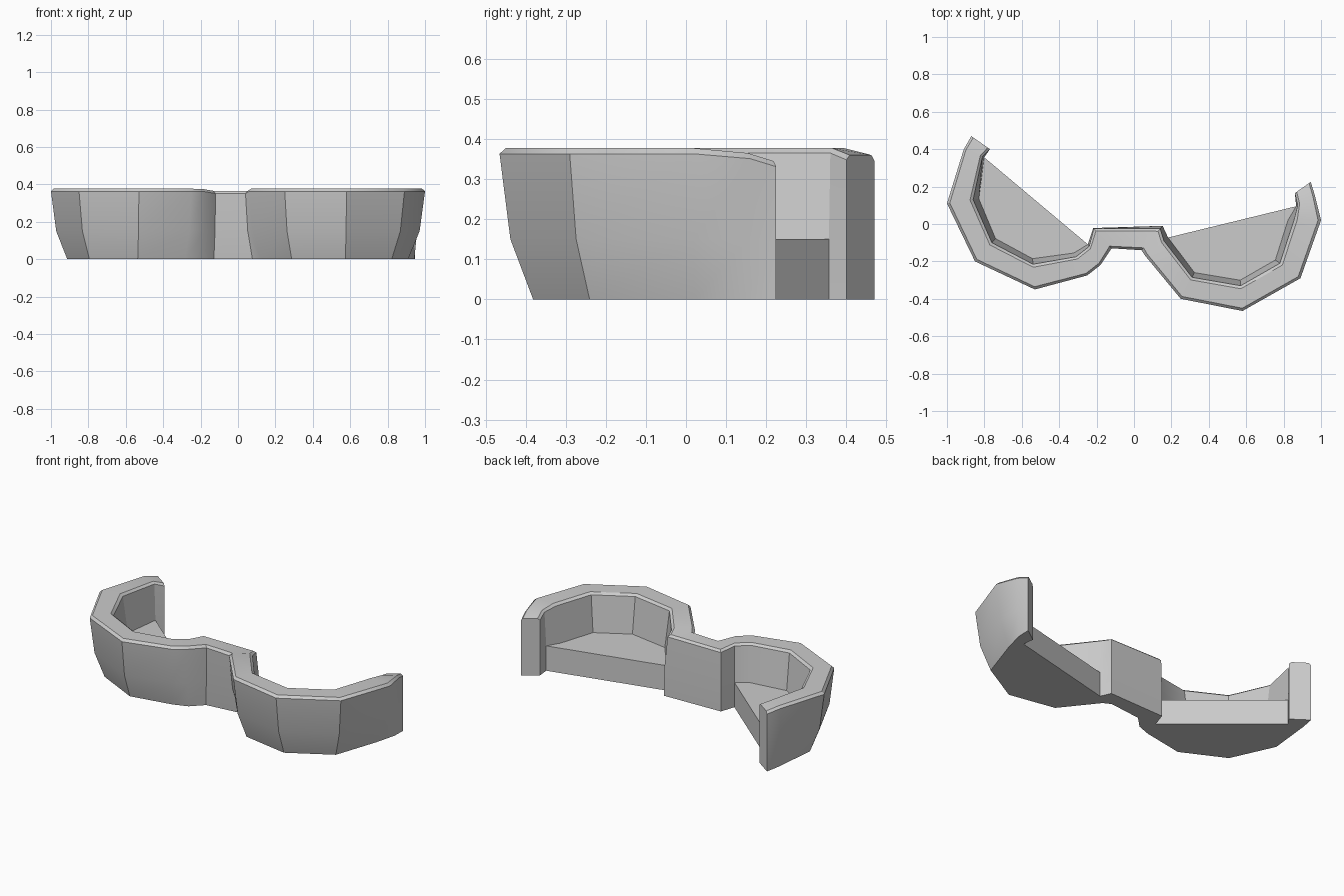
import bpy, bmesh
from mathutils import Vector

if "Cube" in bpy.data.objects:
    bpy.data.objects.remove(bpy.data.objects["Cube"])

# Plan sections along the whole band: outer xy, inner xy, taper strength, top height
SECTIONS = [
    # left cup
    (-.87, .47, -.77, .40, 0, .36), (-.91, .40, -.81, .36, .4, .377),
    (-1.0, .11, -.86, .13, 1, .377), (-.85, -.20, -.76, -.10, 1, .377),
    (-.53, -.35, -.54, -.215, 1, .377), (-.25, -.275, -.31, -.175, .9, .377),
    (-.18, -.22, -.24, -.12, .5, .375), (-.12, -.13, -.215, -.025, .15, .365),
    # right cup
    (.04, -.14, .14, -.025, .6, .365), (.06, -.17, .16, -.09, 1, .377),
    (.25, -.40, .31, -.285, 1, .377), (.58, -.465, .57, -.33, 1, .377),
    (.89, -.29, .78, -.21, 1, .377), (1.0, .02, .855, .02, 1, .377),
    (.965, .16, .875, .10, .4, .365), (.945, .225, .86, .165, 0, .345),
]
CUPS = [(1, 6), (9, 14)]      # sections that carry a floor
FLOOR = .15

bm = bmesh.new()


def section(ox, oy, ix, iy, k, h):
    """Wall cross-section: up the tapered outside, over the rim, down the inside."""
    o, i = Vector((ox, oy)), Vector((ix, iy))
    prof = [(.62 * k, 0), (.2 * k, FLOOR), (0, h - .014), (.11, h),
            (.88, h), (1, h - .012), (1 + .22 * k, FLOOR), (1 + .22 * k, 0)]
    return [bm.verts.new((*o.lerp(i, t), z)) for t, z in prof]


rings = [section(*s) for s in SECTIONS]

# Wall strips; outside the cups the inside wall and underside close to the ground
for n, (a, b) in enumerate(zip(rings, rings[1:])):
    in_cup = any(s <= n < e for s, e in CUPS)
    for j in range(6 if in_cup else 8):
        k = (j + 1) % 8
        bm.faces.new((a[j], b[j], b[k], a[k]))

# Floor top, straight back face and underside of each cup
for s, e in CUPS:
    cup = rings[s:e + 1]
    bm.faces.new([r[6] for r in cup])
    bm.faces.new((cup[0][6], cup[-1][6], cup[-1][7], cup[0][7]))
    bm.faces.new([r[0] for r in cup] + [cup[-1][7], cup[0][7]])
    for r in cup[1:-1]:
        bm.verts.remove(r[7])

# Tip ends
bm.faces.new(rings[0])
bm.faces.new(rings[-1])

bmesh.ops.recalc_face_normals(bm, faces=bm.faces)
mesh = bpy.data.meshes.new("double_cup_holder")
bm.to_mesh(mesh)
bm.free()
holder = bpy.data.objects.new("double_cup_holder", mesh)
bpy.context.collection.objects.link(holder)
bpy.context.view_layer.objects.active = holder
holder.select_set(True)
bpy.ops.object.shade_smooth_by_angle(angle=0.52)
